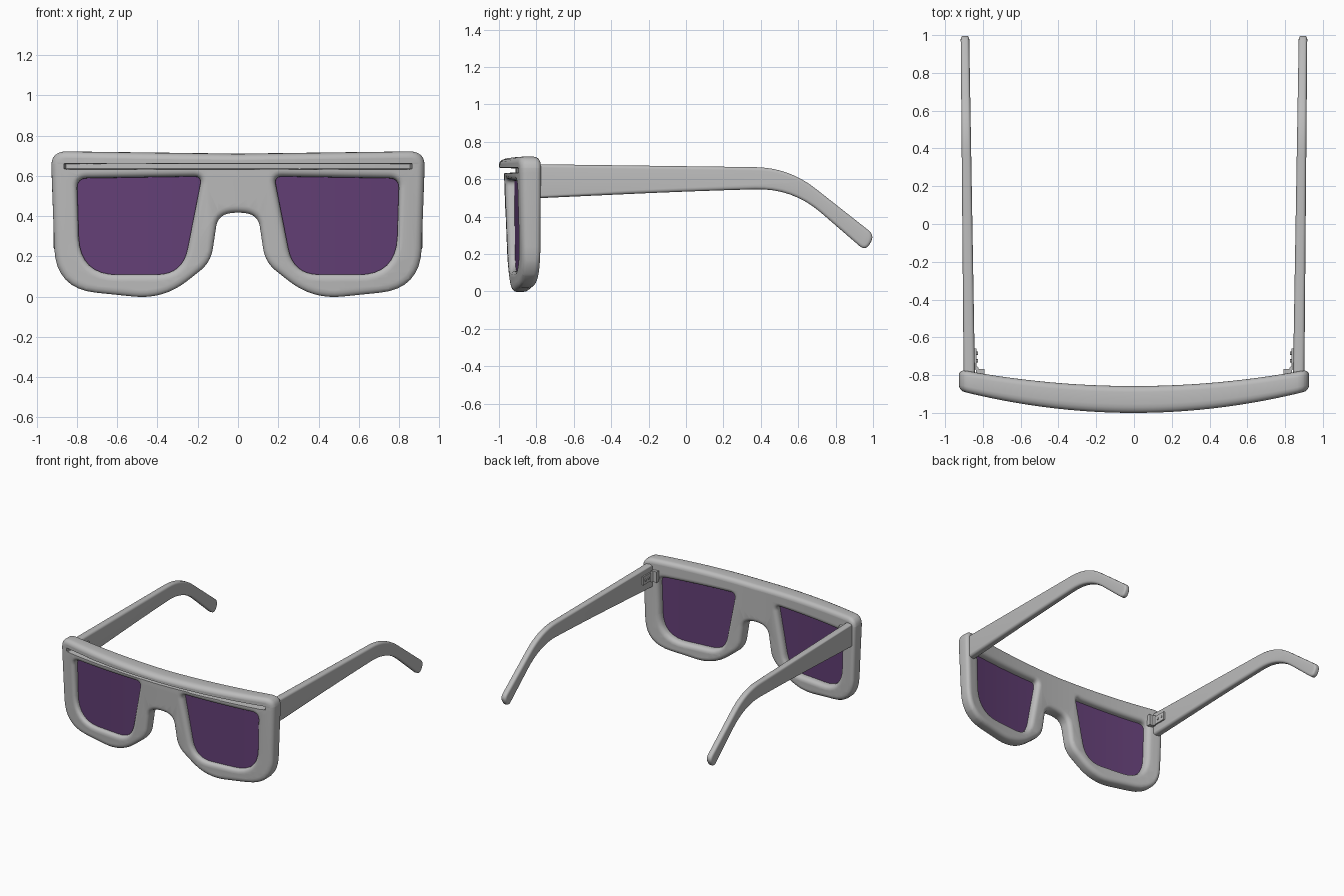
import bpy, bmesh
from mathutils import Vector, Matrix

if "Cube" in bpy.data.objects:
    bpy.data.objects.remove(bpy.data.objects["Cube"])


def material(name, rgb):
    m = bpy.data.materials.new(name)
    m.use_nodes = True
    m.diffuse_color = (*rgb, 1)
    bsdf = m.node_tree.nodes["Principled BSDF"]
    bsdf.inputs["Base Color"].default_value = (*rgb, 1)
    bsdf.inputs["Roughness"].default_value = 0.5
    return m


GREY = material("frame grey", (0.5, 0.5, 0.5))
PURPLE = material("lens purple", (0.125, 0.05, 0.18))


def rounded(corners, steps=8):
    """Polygon corners (x, y, cut) to a list of points with curved corners."""
    pts = []
    for i, (x, y, cut) in enumerate(corners):
        c = Vector((x, y))
        if cut == 0:
            pts.append(c)
            continue
        a = Vector(corners[i - 1][:2])
        b = Vector(corners[(i + 1) % len(corners)][:2])
        a = c + (a - c).normalized() * cut
        b = c + (b - c).normalized() * cut
        for k in range(steps + 1):
            t = k / steps
            pts.append(a.lerp(c, t).lerp(c.lerp(b, t), t))
    return pts


def flip(corners):
    return [(-x, y, r) for x, y, r in reversed(corners)]


def slab(outlines, half, bevel, offset):
    """Filled, bevelled slab from closed outlines, as a welded bmesh."""
    cu = bpy.data.curves.new("slab", 'CURVE')
    cu.dimensions = '2D'
    cu.fill_mode = 'BOTH'
    cu.extrude = half - bevel
    cu.bevel_depth = bevel
    cu.bevel_resolution = 3
    cu.offset = offset
    for pts in outlines:
        sp = cu.splines.new('POLY')
        sp.points.add(len(pts) - 1)
        for p, q in zip(sp.points, pts):
            p.co = (q.x, q.y, 0, 1)
        sp.use_cyclic_u = True
    ob = bpy.data.objects.new("slab", cu)
    bpy.context.collection.objects.link(ob)
    deps = bpy.context.evaluated_depsgraph_get()
    me = bpy.data.meshes.new_from_object(ob.evaluated_get(deps))
    bm = bmesh.new()
    bm.from_mesh(me)
    bpy.data.objects.remove(ob)
    bpy.data.curves.remove(cu)
    bpy.data.meshes.remove(me)
    bmesh.ops.remove_doubles(bm, verts=bm.verts, dist=0.0002)
    return bm


def slice_at(bm, axis, values):
    normal = Vector((0, 0, 0))
    normal[axis] = 1
    for v in values:
        bmesh.ops.bisect_plane(bm, geom=bm.verts[:] + bm.edges[:] + bm.faces[:],
                               plane_co=normal * v, plane_no=normal, dist=1e-5)


def finish(bm, name, mat, angle=0.7):
    bmesh.ops.recalc_face_normals(bm, faces=bm.faces)
    me = bpy.data.meshes.new(name)
    bm.to_mesh(me)
    bm.free()
    me.materials.clear()
    me.materials.append(mat)
    for p in me.polygons:
        p.material_index = 0
    ob = bpy.data.objects.new(name, me)
    bpy.context.collection.objects.link(ob)
    bpy.ops.object.select_all(action='DESELECT')
    ob.select_set(True)
    bpy.context.view_layer.objects.active = ob
    bpy.ops.object.shade_smooth_by_angle(angle=angle)
    return ob


def wrap(x):
    """Depth of the wrapped front at a given x."""
    return -0.915 + 0.083 * (x / 0.9) ** 2


# Outlines of the front and the lens openings
right_half = [(0.93, 0.722, 0.08), (0.905, 0.04, 0.2), (0.37, -0.015, 0.15),
              (0.135, 0.17, 0.07), (0.1, 0.405, 0.06)]
outer = ([(0, 0.71, 0)] + right_half + [(0, 0.42, 0.04)] + flip(right_half))
opening = [(0.18, 0.597, 0.04), (0.8, 0.587, 0.05), (0.785, 0.108, 0.19), (0.275, 0.11, 0.13)]

UPRIGHT = Matrix(((1, 0, 0), (0, 0, -1), (0, 1, 0)))
columns = [i * 0.05 for i in range(-18, 19)]

# Front frame, wrapped, with a projecting brow above a groove
HALF, ROUND = 0.057, 0.032
bm = slab([rounded(outer), rounded(opening), rounded(flip(opening))], HALF, ROUND, -ROUND)
bmesh.ops.transform(bm, matrix=UPRIGHT.to_4x4(), verts=bm.verts)
slice_at(bm, 0, columns + [-0.855, -0.865, 0.855, 0.865])
slice_at(bm, 2, [0.631, 0.635, 0.658, 0.662])
for v in bm.verts:
    x, y, z = v.co
    front = min(1, max(0, -y / HALF))
    if 0.6345 < z < 0.6585 and abs(x) < 0.856:
        y += 0.06 * front
    elif z > 0.6585:
        y -= 0.028 * front * max(0, 1 - (x / 0.9) ** 2)
    else:
        y += 0.02 * front * max(0, 0.6 - z) / 0.6
    v.co.y = y + wrap(x)
finish(bm, "front_frame", GREY)

# Lenses, seated inside the openings
for side, shape in (("left", opening), ("right", flip(opening))):
    bm = slab([rounded(shape)], 0.006, 0, 0.015)
    bmesh.ops.transform(bm, matrix=UPRIGHT.to_4x4(), verts=bm.verts)
    slice_at(bm, 0, columns)
    for v in bm.verts:
        v.co.y += wrap(v.co.x)
    finish(bm, side + "_lens", PURPLE)

# Side arms with a drooping ear hook, and their hinges
arm = [(-0.8, 0.68, 0), (0.55, 0.662, 0.18), (1.01, 0.3, 0.045), (0.96, 0.215, 0.045),
       (0.57, 0.552, 0.2), (0, 0.535, 0.3), (-0.8, 0.498, 0)]
SIDEWAYS = Matrix(((0, 0, 1), (1, 0, 0), (0, 1, 0)))


def add_box(bm, centre, size):
    m = Matrix.Translation(centre) @ Matrix.Diagonal((*size, 1))
    bmesh.ops.create_cube(bm, size=1, matrix=m)


for side, s in (("left", 1), ("right", -1)):
    bm = slab([rounded(arm)], 0.03, 0.018, -0.018)
    bmesh.ops.transform(bm, matrix=SIDEWAYS.to_4x4(), verts=bm.verts)
    for v in bm.verts:
        t = (v.co.y + 0.8) / 1.8
        v.co.x = s * (v.co.x * (1 - 0.25 * t) + 0.872 + 0.023 * t)
    finish(bm, side + "_arm", GREY)

    bm = bmesh.new()
    add_box(bm, (s * 0.84, -0.715, 0.6), (0.014, 0.11, 0.065))
    add_box(bm, (s * 0.815, -0.782, 0.6), (0.045, 0.03, 0.085))
    bmesh.ops.create_cone(bm, cap_ends=True, segments=16, radius1=0.01, radius2=0.01, depth=0.08,
                          matrix=Matrix.Translation((s * 0.832, -0.765, 0.6)))
    for y in (-0.725, -0.685):
        turn = Matrix.Translation((s * 0.832, y, 0.6)) @ Matrix.Rotation(1.5708, 4, 'Y')
        bmesh.ops.create_cone(bm, cap_ends=True, segments=12, radius1=0.009, radius2=0.009,
                              depth=0.01, matrix=turn)
    finish(bm, side + "_hinge", GREY, 0.6)
